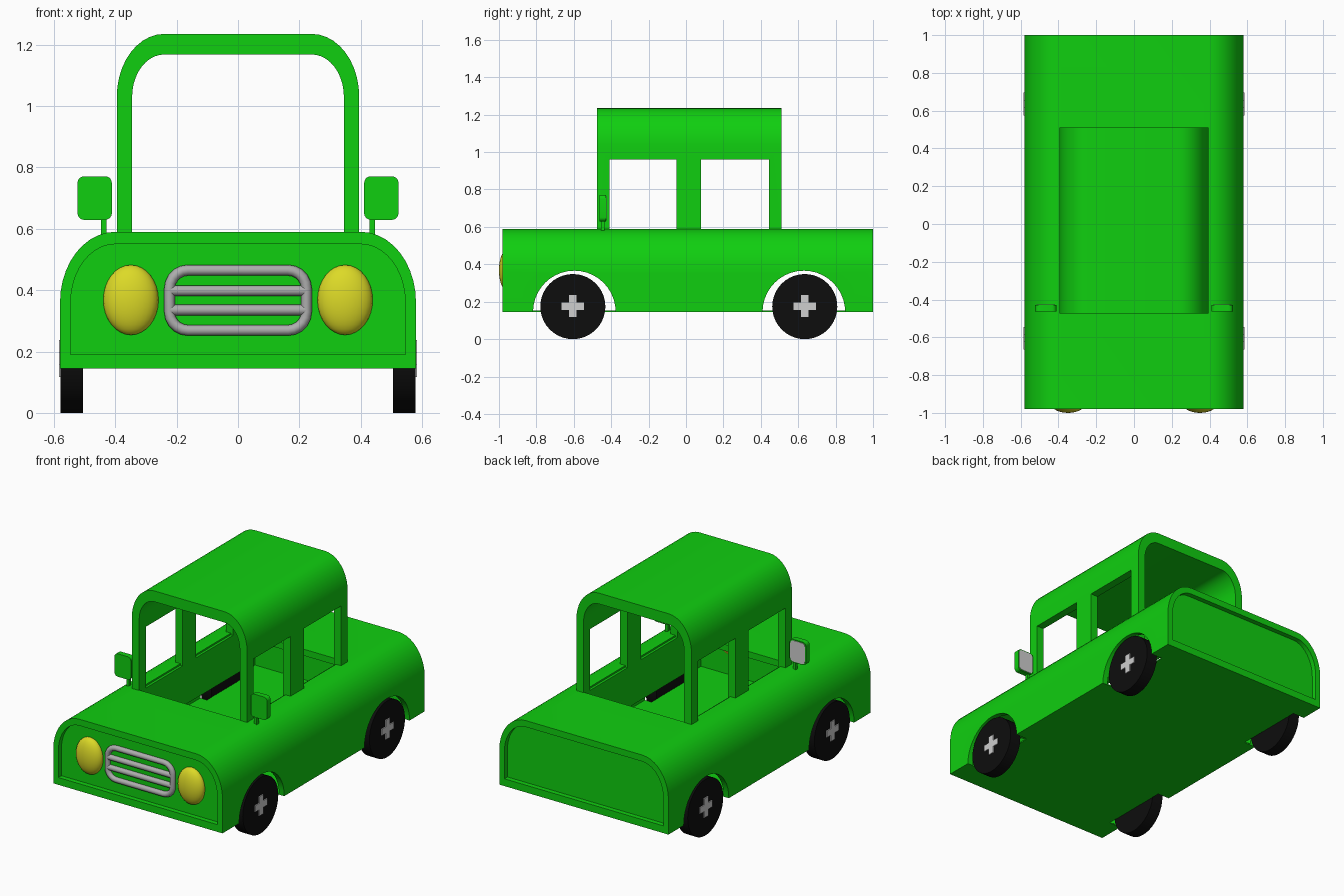
import bpy, bmesh, math
from mathutils import Matrix

if "Cube" in bpy.data.objects:
    bpy.data.objects.remove(bpy.data.objects["Cube"])


def material(name, rgb):
    m = bpy.data.materials.new(name)
    m.diffuse_color = (*rgb, 1)
    m.use_nodes = True
    m.node_tree.nodes["Principled BSDF"].inputs["Base Color"].default_value = m.diffuse_color
    return m


GREEN = material("green paint", (0.005, 0.62, 0.005))
BLACK = material("black rubber", (0.004, 0.004, 0.004))
YELLOW = material("yellow lamp", (0.72, 0.70, 0.02))
GREY = material("grey metal", (0.42, 0.42, 0.42))
SILVER = material("silver", (0.62, 0.62, 0.62))


def finish(name, bm, mat):
    bmesh.ops.recalc_face_normals(bm, faces=bm.faces)
    me = bpy.data.meshes.new(name)
    bm.to_mesh(me)
    bm.free()
    ob = bpy.data.objects.new(name, me)
    bpy.context.collection.objects.link(ob)
    me.materials.append(mat)
    return ob


def activate(ob):
    bpy.ops.object.select_all(action='DESELECT')
    ob.select_set(True)
    bpy.context.view_layer.objects.active = ob


def smooth(ob):
    activate(ob)
    bpy.ops.object.shade_smooth_by_angle(angle=math.radians(30))


def extrude_y(name, pts, y0, y1, mat=GREEN):
    """Prism from an x-z outline."""
    bm = bmesh.new()
    f = bm.faces.new([bm.verts.new((x, y0, z)) for x, z in pts])
    r = bmesh.ops.extrude_face_region(bm, geom=[f])
    vs = [v for v in r['geom'] if isinstance(v, bmesh.types.BMVert)]
    bmesh.ops.translate(bm, vec=(0, y1 - y0, 0), verts=vs)
    return finish(name, bm, mat)


def box(name, x, y, z, mat=GREEN):
    return extrude_y(name, [(x[0], z[0]), (x[1], z[0]), (x[1], z[1]), (x[0], z[1])],
                     y[0], y[1], mat)


def cylinder_x(name, r, x0, x1, y, z, n=40, mat=BLACK):
    bm = bmesh.new()
    mx = Matrix.Translation(((x0 + x1) / 2, y, z)) @ Matrix.Rotation(math.pi / 2, 4, 'Y')
    bmesh.ops.create_cone(bm, cap_ends=True, segments=n, radius1=r, radius2=r,
                          depth=abs(x1 - x0), matrix=mx)
    return finish(name, bm, mat)


def dome(half, top, rx, rz, bottom, n=10):
    """Outline with flat bottom and rounded upper corners, right to left."""
    q = [(half - rx + rx * math.cos(a), top - rz + rz * math.sin(a))
         for a in [i * math.pi / 2 / n for i in range(n + 1)]]
    return [(half, bottom)] + q + [(-x, z) for x, z in reversed(q)] + [(-half, bottom)]


def rounded(cx, cz, hw, hh, r, n=5):
    pts = []
    for k, (sx, sz) in enumerate([(1, 1), (-1, 1), (-1, -1), (1, -1)]):
        for i in range(n + 1):
            a = (k + i / n) * math.pi / 2
            pts.append((cx + sx * (hw - r) + r * math.cos(a),
                        cz + sz * (hh - r) + r * math.sin(a)))
    return pts


def cut(ob, cutters):
    for c in cutters:
        c.hide_render = True
        m = ob.modifiers.new("cut", 'BOOLEAN')
        m.operation, m.solver, m.object = 'DIFFERENCE', 'EXACT', c
        activate(ob)
        bpy.ops.object.modifier_apply(modifier=m.name)
        bpy.data.objects.remove(c)


WHEELS = {"front": -0.605, "rear": 0.635}

# Body: hollow shell with recessed ends, wheel arches and cabin opening
body = extrude_y("body", dome(0.58, 0.59, 0.18, 0.23, 0.145), -0.98, 1.0)
inner = (0.545, 0.55, 0.145, 0.19)
cutters = [extrude_y("hollow", dome(*inner, 0.152), -0.925, 0.945),
           extrude_y("front_recess", dome(*inner, 0.19), -1.1, -0.95),
           extrude_y("rear_recess", dome(*inner, 0.19), 0.97, 1.1),
           box("opening", (-0.36, 0.36), (-0.47, 0.505), (0.45, 0.8))]
for y in (-0.597, 0.63):
    for s in (-1, 1):
        cutters.append(cylinder_x("arch", 0.221, s * 0.5, s * 0.7, y, 0.145))
cut(body, cutters)
smooth(body)

# Cabin: arched shell open at both ends, with two windows per side
outer = dome(0.395, 1.235, 0.155, 0.205, 0.33)
cabin = extrude_y("cabin", outer + dome(0.345, 1.168, 0.105, 0.138, 0.33)[::-1], -0.475, 0.51)
cut(cabin, [box("window", (-0.6, 0.6), y, (0.58, 0.96))
            for y in ((-0.41, -0.05), (0.08, 0.445))])
smooth(cabin)

# Wheels with cross-shaped hubs
for end, y in WHEELS.items():
    for side, s in (("right", 1), ("left", -1)):
        smooth(cylinder_x(f"{end}_{side}_wheel", 0.174, s * 0.505, s * 0.578, y, 0.174))
        a, b = 0.06, 0.02
        xs = sorted((s * 0.56, s * 0.584))
        bm = bmesh.new()
        plus = [(a, -b), (a, b), (b, b), (b, a), (-b, a), (-b, b),
                (-a, b), (-a, -b), (-b, -b), (-b, -a), (b, -a), (b, -b)]
        f = bm.faces.new([bm.verts.new((xs[0], y + u, 0.177 + v)) for u, v in plus])
        r = bmesh.ops.extrude_face_region(bm, geom=[f])
        bmesh.ops.translate(bm, vec=(xs[1] - xs[0], 0, 0),
                            verts=[v for v in r['geom'] if isinstance(v, bmesh.types.BMVert)])
        finish(f"{end}_{side}_hub", bm, SILVER)

for side, s in (("right", 1), ("left", -1)):
    # Headlights
    bm = bmesh.new()
    bmesh.ops.create_uvsphere(bm, u_segments=28, v_segments=16, radius=1,
                              matrix=Matrix.Translation((s * 0.349, -0.952, 0.368))
                              @ Matrix.Diagonal((0.09, 0.048, 0.114, 1)))
    smooth(finish(f"{side}_headlight", bm, YELLOW))
    # Door mirrors with silver glass facing back
    smooth(extrude_y(f"{side}_mirror", rounded(s * 0.467, 0.70, 0.056, 0.071, 0.022),
                     -0.462, -0.428))
    extrude_y(f"{side}_mirror_glass", rounded(s * 0.467, 0.70, 0.05, 0.065, 0.02),
              -0.43, -0.425, SILVER)
    box(f"{side}_mirror_stem", sorted((s * 0.428, s * 0.447)), (-0.455, -0.435), (0.54, 0.64))


def tube(name, pts, y, cyclic, r):
    """Octagonal metal tube along an x-z path."""
    cu = bpy.data.curves.new(name, 'CURVE')
    cu.dimensions = '3D'
    cu.bevel_depth, cu.bevel_resolution, cu.use_fill_caps = r, 2, True
    sp = cu.splines.new('POLY')
    sp.points.add(len(pts) - 1)
    for p, (x, z) in zip(sp.points, pts):
        p.co = (x, y, z, 1)
    sp.use_cyclic_u = cyclic
    ob = bpy.data.objects.new(name, cu)
    bpy.context.collection.objects.link(ob)
    cu.materials.append(GREY)
    activate(ob)
    bpy.ops.object.convert(target='MESH')
    return bpy.context.view_layer.objects.active


# Grille: rounded frame with two bars
tube("grille_frame", rounded(0, 0.367, 0.223, 0.098, 0.06), -0.956, True, 0.0175)
for i, z in enumerate((0.335, 0.398)):
    tube(f"grille_bar_{i + 1}", [(-0.222, z), (0.222, z)], -0.956, False, 0.0175)
